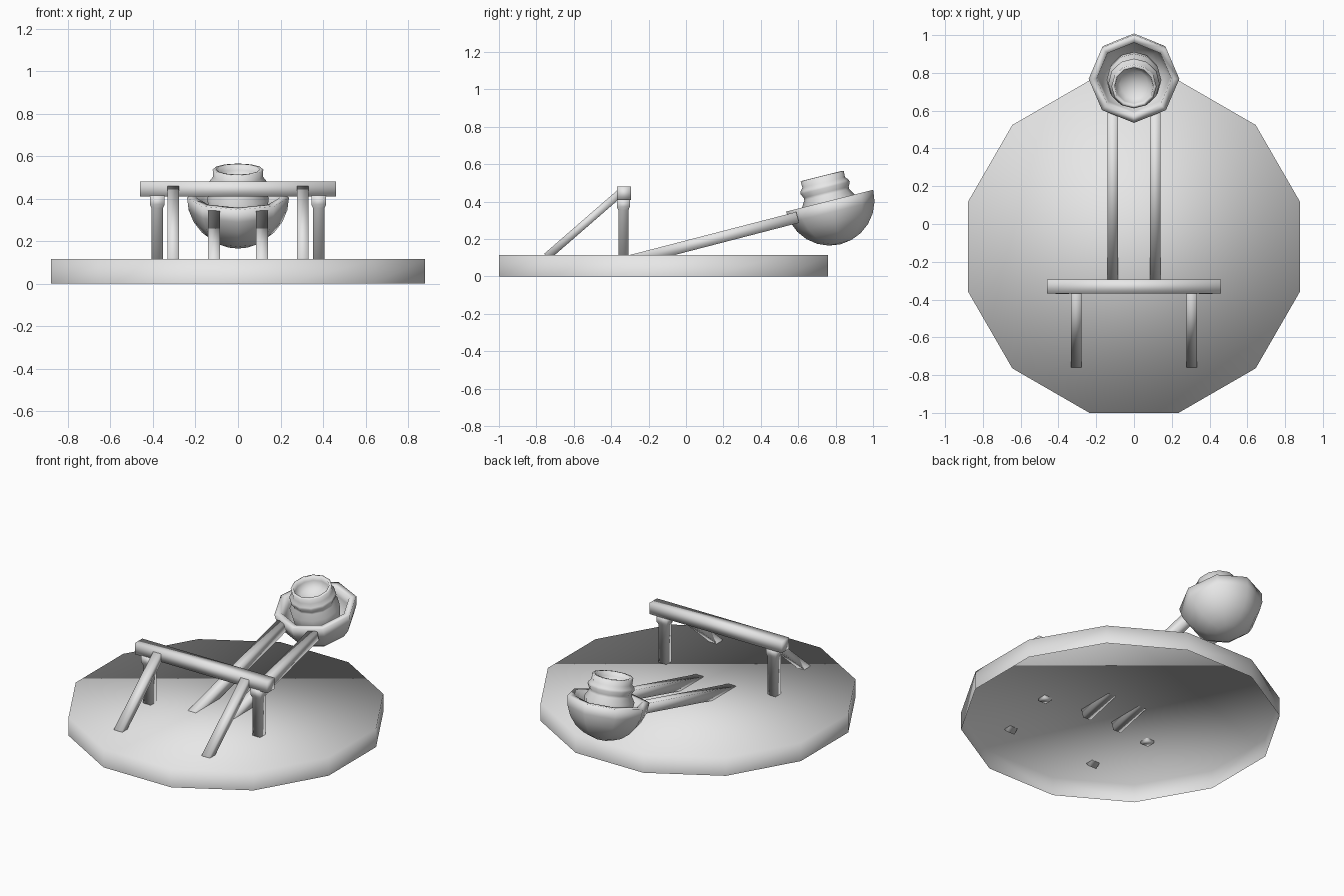
import bpy, bmesh, math
from mathutils import Matrix, Vector

if "Cube" in bpy.data.objects:
    bpy.data.objects.remove(bpy.data.objects["Cube"], do_unlink=True)

mat = bpy.data.materials.new("light_grey")
mat.use_nodes = True
grey = (0.8, 0.8, 0.8, 1.0)
mat.diffuse_color = grey
mat.node_tree.nodes["Principled BSDF"].inputs["Base Color"].default_value = grey


def finish(name, bm, matrix):
    """Store the mesh as a smooth-shaded object."""
    bmesh.ops.remove_doubles(bm, verts=bm.verts, dist=1e-5)
    bmesh.ops.recalc_face_normals(bm, faces=bm.faces)
    for f in bm.faces:
        f.smooth = True
    me = bpy.data.meshes.new(name)
    bm.to_mesh(me)
    bm.free()
    me.transform(matrix)
    me.materials.append(mat)
    ob = bpy.data.objects.new(name, me)
    bpy.context.collection.objects.link(ob)
    return ob


def lathe(name, profile, sides, matrix, start=0.0, cap_bottom=False, cap_top=False):
    """Turn (radius, height) points about local z."""
    bm = bmesh.new()
    rings = []
    for r, h in profile:
        if r == 0:
            rings.append([bm.verts.new((0, 0, h))] * sides)
            continue
        rings.append([bm.verts.new((r * math.cos(start + math.tau * i / sides),
                                    r * math.sin(start + math.tau * i / sides), h))
                      for i in range(sides)])
    for a, b in zip(rings, rings[1:]):
        for i in range(sides):
            j = (i + 1) % sides
            bm.faces.new(list(dict.fromkeys((a[i], a[j], b[j], b[i]))))
    if cap_bottom:
        bm.faces.new(rings[0][::-1])
    if cap_top:
        bm.faces.new(rings[-1])
    return finish(name, bm, matrix)


def bar(name, p, q, width, thick):
    """Rectangular bar from p to q in a plane of constant x."""
    p, q = Vector(p), Vector(q)
    d = q - p
    bm = bmesh.new()
    bmesh.ops.create_cube(bm, size=1)
    m = (Matrix.Translation((p + q) / 2)
         @ Matrix.Rotation(math.atan2(d.z, d.y), 4, 'X')
         @ Matrix.Diagonal((width, d.length, thick, 1)))
    return finish(name, bm, m)


# Twelve-sided platform, open underneath
lathe("platform", [(0.911, 0), (0.911, 0.115)], 12,
      Matrix.Translation((0, -0.12, 0)), math.radians(15), cap_top=True)

# Crossbar with its posts and braces, and the throwing arms
bar("crossbar", (0, -0.368, 0.445), (0, -0.294, 0.445), 0.92, 0.07)
s = math.sqrt(2)
post = [(0.027 * s, 0.1), (0.027 * s, 0.355), (0.035 * s, 0.372), (0.035 * s, 0.415)]
for side, x in (("left", 1), ("right", -1)):
    lathe(side + "_post", post, 4, Matrix.Translation((0.38 * x, -0.335, 0)),
          math.radians(45), cap_bottom=True, cap_top=True)
    bar(side + "_brace", (0.305 * x, -0.745, 0.105), (0.305 * x, -0.348, 0.45), 0.055, 0.042)
    bar(side + "_arm", (0.112 * x, -0.292, 0.086), (0.112 * x, 0.597, 0.316), 0.056, 0.06)

# Tilted bowl: outer half sphere, rim, inner half sphere
tilt = Matrix.Translation((0, 0.768, 0.405)) @ Matrix.Rotation(math.radians(14), 4, 'X')
steps = 6
arc = [math.pi / 2 * i / steps for i in range(steps + 1)]
outer = [(0.24 * math.sin(a) if a else 0, -0.24 * math.cos(a)) for a in arc]
inner = [(0.198 * math.sin(a) if a else 0, -0.198 * math.cos(a)) for a in reversed(arc)]
lathe("bowl", outer + inner, 8, tilt)

# Ribbed pot sitting in the bowl, hollow at the top
pot = [(0, -0.16), (0.1, -0.15), (0.135, -0.08), (0.145, 0.0), (0.124, 0.035),
       (0.124, 0.048), (0.136, 0.072), (0.132, 0.085), (0.117, 0.103), (0.119, 0.137),
       (0.103, 0.139), (0.1, 0.11), (0.075, 0.075), (0, 0.06)]
lathe("pot", pot, 12, tilt @ Matrix.Translation((0, -0.007, 0)))
